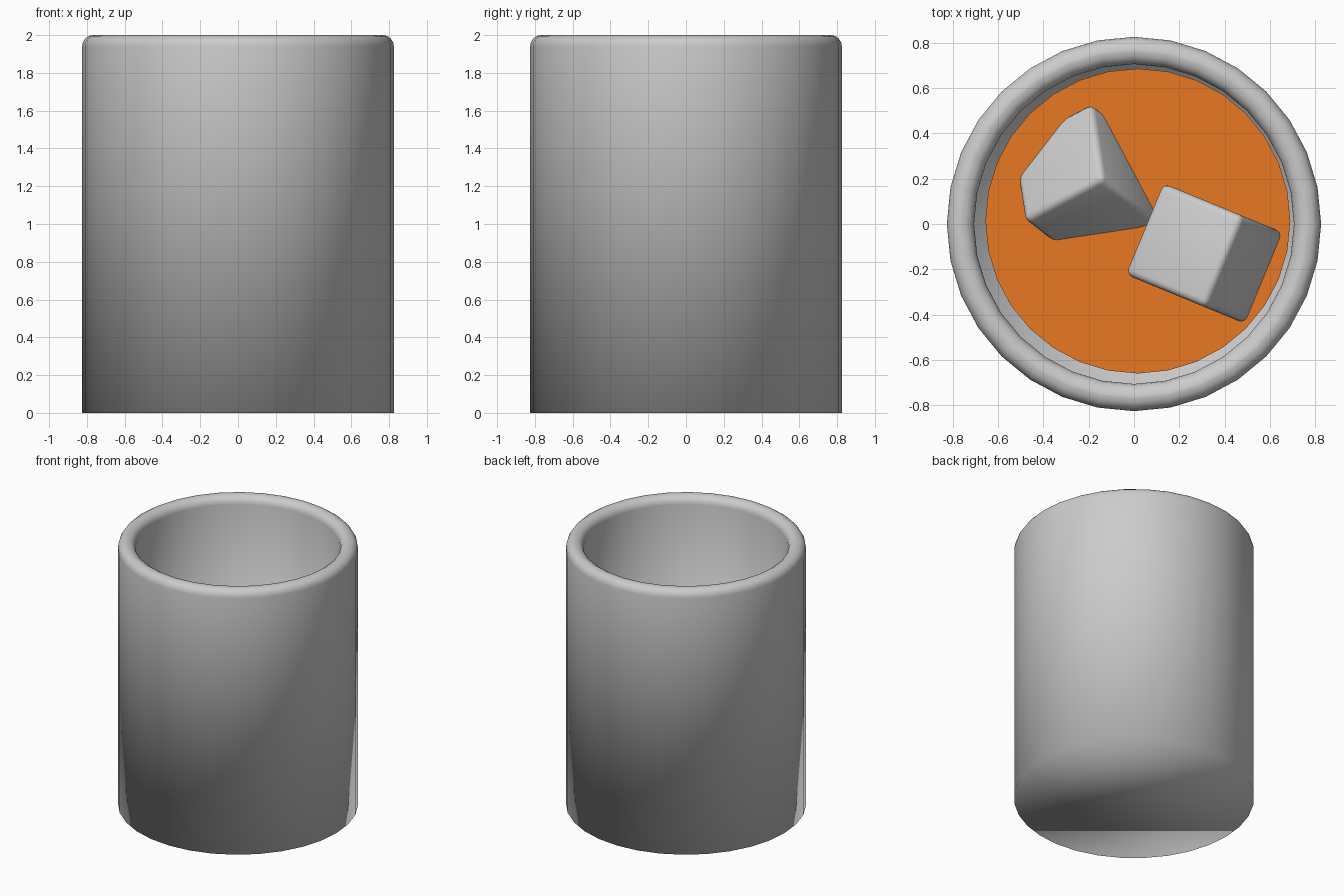
import bpy, bmesh, math
from mathutils import Matrix, Vector

if "Cube" in bpy.data.objects:
    bpy.data.objects.remove(bpy.data.objects["Cube"])

SIDES = 32
LEVEL = 1.0  # liquid surface height


def finish(bm, name):
    bmesh.ops.recalc_face_normals(bm, faces=bm.faces)
    mesh = bpy.data.meshes.new(name)
    bm.to_mesh(mesh)
    bm.free()
    mesh.shade_smooth()
    obj = bpy.data.objects.new(name, mesh)
    bpy.context.collection.objects.link(obj)
    return obj


def lathe(name, profile, x=0, y=0):
    """Spin an (r, z) profile and close both ends with a flat cap."""
    bm = bmesh.new()
    rings = []
    for r, z in profile:
        rings.append([bm.verts.new((x + r * math.cos(2 * math.pi * i / SIDES),
                                    y + r * math.sin(2 * math.pi * i / SIDES), z))
                      for i in range(SIDES)])
    for lo, hi in zip(rings, rings[1:]):
        for i in range(SIDES):
            j = (i + 1) % SIDES
            bm.faces.new((lo[i], lo[j], hi[j], hi[i]))
    bm.faces.new(rings[0])
    bm.faces.new(rings[-1])
    return finish(bm, name)


def ice_cube(name, size, centre, axis_a, axis_b):
    """Tilted cube with rounded edges."""
    a = Vector(axis_a).normalized()
    b = Vector(axis_b)
    b = (b - a * b.dot(a)).normalized()
    rot = Matrix((a, b, a.cross(b))).transposed()
    bm = bmesh.new()
    bmesh.ops.create_cube(bm, size=size)
    bmesh.ops.bevel(bm, geom=bm.edges[:], offset=0.03, segments=3,
                    profile=0.5, affect='EDGES')
    bmesh.ops.transform(bm, matrix=Matrix.Translation(centre) @ rot.to_4x4(),
                        verts=bm.verts)
    return finish(bm, name)


# Tumbler: thick wall, rounded rim, flat base
outer, inner, top, rim = 0.825, 0.705, 2.0, 0.058
profile = [(outer, 0)]
for centre_r, start in ((outer - rim, 0), (inner + rim, 90)):
    for k in range(5):
        t = math.radians(start + k * 22.5)
        profile.append((centre_r + rim * math.cos(t), top - rim + rim * math.sin(t)))
profile.append((inner, 0.12))
lathe("glass", profile)

# Drink
drink = lathe("drink", [(0.672, 0.14), (0.672, LEVEL)], 0.017, 0.013)
drink.data.set_sharp_from_angle(angle=math.radians(30))
mat = bpy.data.materials.new("amber")
mat.diffuse_color = (0.8, 0.19, 0.016, 1)
mat.use_nodes = True
mat.node_tree.nodes["Principled BSDF"].inputs["Base Color"].default_value = mat.diffuse_color
drink.data.materials.append(mat)

# Ice, half sunk in the drink
ice_cube("ice_cube_left", 0.43, (-0.215, 0.18, LEVEL - 0.055),
         (-0.05, 0.33, -0.256), (-0.34, -0.18, -0.168))
ice_cube("ice_cube_right", 0.435, (0.31, -0.13, LEVEL + 0.07),
         (-0.165, -0.40, 0), (-0.35, 0.14, -0.2))
